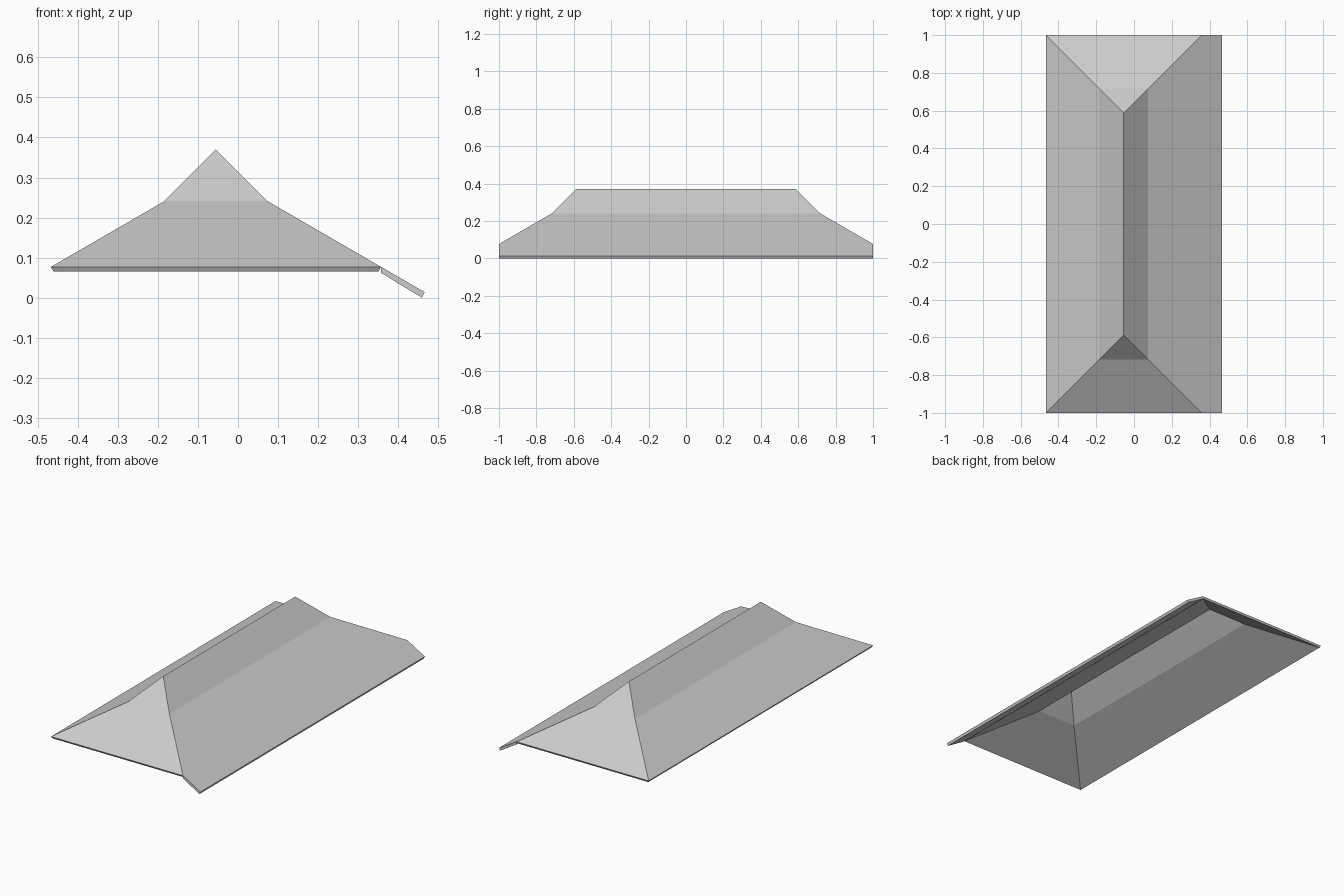
import bpy
import bmesh

if "Cube" in bpy.data.objects:
    bpy.data.objects.remove(bpy.data.objects["Cube"])

mat = bpy.data.materials.new("roof_grey")
mat.use_nodes = True
GREY = (0.6, 0.6, 0.6, 1)
mat.diffuse_color = GREY
mat.node_tree.nodes["Principled BSDF"].inputs["Base Color"].default_value = GREY

RIDGE_X = -0.055     # ridge line, off centre because of the long eave
HALF_W, HALF_L = 0.412, 1.0
EAVE_Z = 0.077


def finish(bm, name):
    bmesh.ops.recalc_face_normals(bm, faces=bm.faces)
    mesh = bpy.data.meshes.new(name)
    bm.to_mesh(mesh)
    bm.free()
    mesh.materials.append(mat)
    obj = bpy.data.objects.new(name, mesh)
    bpy.context.collection.objects.link(obj)
    return obj


def ring(bm, inset, z):
    """Rectangle drawn in from the eaves by the same distance on all sides."""
    w, l = HALF_W - inset, HALF_L - inset
    corners = [(-w, -l), (w, -l), (w, l), (-w, l)]
    return [bm.verts.new((RIDGE_X + x, y, z)) for x, y in corners]


def band(bm, low, high):
    for i in range(4):
        j = (i + 1) % 4
        bm.faces.new((low[i], low[j], high[j], high[i]))


# Hipped shell: inner profile up from the eave, outer profile back down
bm = bmesh.new()
ends = []
for profile in ([(0, EAVE_Z), (0.283, 0.241), (HALF_W, 0.37)],
                [(0.006, EAVE_Z - 0.011), (0.291, 0.231), (HALF_W, 0.352)]):
    rings = [ring(bm, *p) for p in profile]
    ends.append(rings[0])
    for low, high in zip(rings, rings[1:]):
        band(bm, low, high)
band(bm, *ends)
bmesh.ops.remove_doubles(bm, verts=bm.verts, dist=0.0001)
finish(bm, "hipped_roof_shell")

# Long eave that carries the left slope further down
bm = bmesh.new()
x0, x1 = RIDGE_X + HALF_W, 0.466
section = [(x0, EAVE_Z), (x1, 0.014), (x1 - 0.007, 0.0), (x0, EAVE_Z - 0.015)]
face = bm.faces.new([bm.verts.new((x, -HALF_L, z)) for x, z in section])
swept = bmesh.ops.extrude_face_region(bm, geom=[face])["geom"]
bmesh.ops.translate(bm, vec=(0, 2 * HALF_L, 0),
                    verts=[v for v in swept if isinstance(v, bmesh.types.BMVert)])
finish(bm, "extended_eave")
